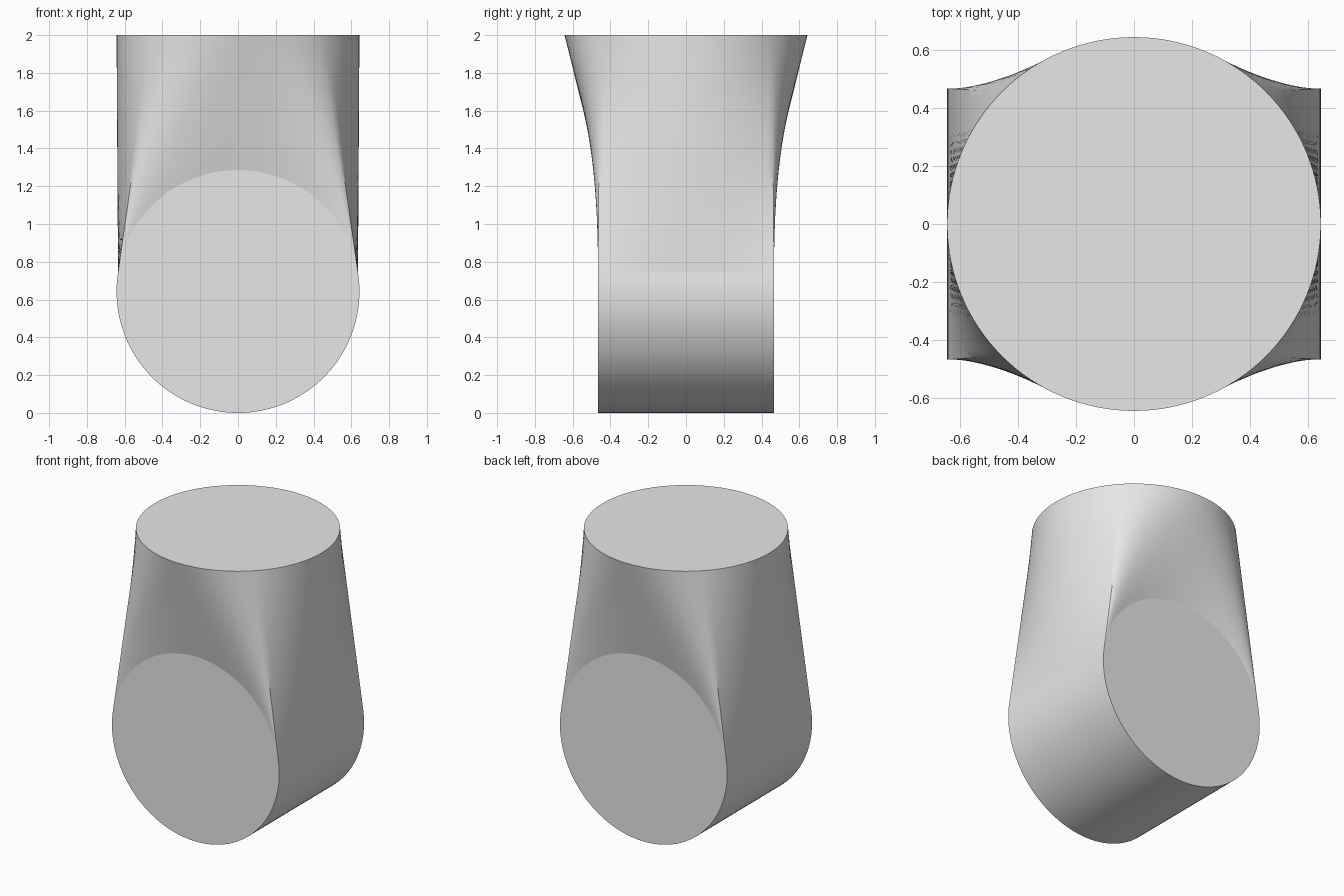
import bpy, bmesh
from math import sin, cos, radians

cube = bpy.data.objects.get("Cube")
if cube:
    bpy.data.objects.remove(cube, do_unlink=True)

R = 0.643            # radius of both the drum and the top disc
HALF = 0.466         # half length of the drum
TOP = 2.0
START = 9            # angle on the drum where the blend begins
N, ROWS, ARC = 32, 16, 72

grey = bpy.data.materials.new("light_grey")
grey.use_nodes = True
colour = (0.8, 0.8, 0.8, 1)
grey.diffuse_color = colour
grey.node_tree.nodes["Principled BSDF"].inputs["Base Color"].default_value = colour


def drum_point(angle, y):
    a = radians(angle)
    return (R * cos(a), y, R + R * sin(a))


def add_grid(bm, columns):
    """Skin a list of point columns with quads."""
    grid = [[bm.verts.new(p) for p in col] for col in columns]
    for a, b in zip(grid, grid[1:]):
        for i in range(len(a) - 1):
            bm.faces.new((a[i], b[i], b[i + 1], a[i + 1])).smooth = True


def lower_outline():
    """Saddle outline on the drum: side, back arc, side, front arc."""
    sweep = 180 - 2 * START
    for i in range(N):
        yield drum_point(START, HALF * (2 * i / N - 1))
    for i in range(N):
        yield drum_point(START + sweep * i / N, HALF)
    for i in range(N):
        yield drum_point(180 - START, HALF * (1 - 2 * i / N))
    for i in range(N + 1):
        yield drum_point(180 - START - sweep * i / N, -HALF)


bm = bmesh.new()

# Blend from the saddle outline up to the round top
columns = []
for i, (x, y, z) in enumerate(lower_outline()):
    a = radians(-45 + 90 * i / N)
    u, v = R * cos(a), R * sin(a)
    columns.append([(x + (u - x) * t, y + (v - y) * t, z + (TOP - z) * t)
                    for t in (r / ROWS for r in range(ROWS + 1))])
add_grid(bm, columns)

# Curved underside of the drum
add_grid(bm, [[drum_point(START - (180 + 2 * START) * k / ARC, HALF * (2 * i / N - 1))
               for i in range(N + 1)] for k in range(ARC + 1)])
bmesh.ops.remove_doubles(bm, verts=bm.verts, dist=0.0001)

# Flat front, back and top discs
rims = [e for e in bm.edges if e.is_boundary]
caps = bmesh.ops.holes_fill(bm, edges=rims, sides=0)["faces"]
for f in caps:
    f.smooth = False
bmesh.ops.recalc_face_normals(bm, faces=bm.faces)

# Keep rims, the drum seam and strong folds sharp
seam = R + R * sin(radians(START))
for e in bm.edges:
    on_seam = all(abs(v.co.z - seam) < 0.0001 for v in e.verts)
    if e in rims or on_seam or e.calc_face_angle(0) > radians(30):
        e.smooth = False

mesh = bpy.data.meshes.new("drum_to_disc_body")
bm.to_mesh(mesh)
bm.free()
mesh.materials.append(grey)
body = bpy.data.objects.new("drum_to_disc_body", mesh)
bpy.context.collection.objects.link(body)
